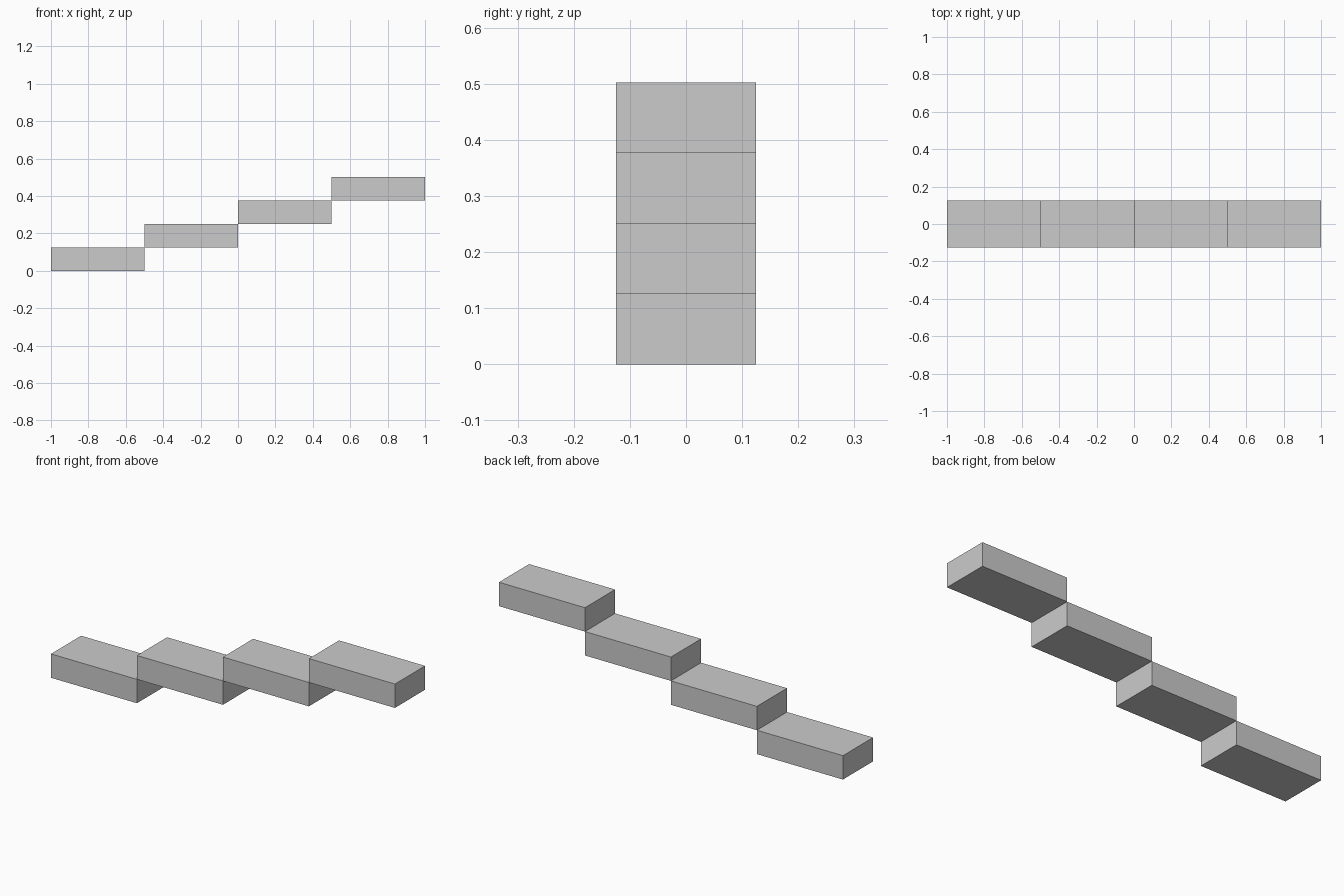
import bpy

cube = bpy.data.objects.get("Cube")
if cube:
    bpy.data.objects.remove(cube, do_unlink=True)

# Plain grey for every step
grey = bpy.data.materials.new("light_grey")
grey.use_nodes = True
colour = (0.6, 0.6, 0.6, 1)
grey.diffuse_color = colour
grey.node_tree.nodes["Principled BSDF"].inputs["Base Color"].default_value = colour

COUNT = 4
LENGTH, DEPTH, HEIGHT = 0.5, 0.25, 0.1255

# Blocks climb towards +x, each touching the next along one edge
for i in range(COUNT):
    x = (i - (COUNT - 1) / 2) * LENGTH
    z = (i + 0.5) * HEIGHT
    bpy.ops.mesh.primitive_cube_add(size=1, location=(x, 0, z))
    step = bpy.context.object
    step.name = f"step_{i + 1}"
    step.scale = (LENGTH, DEPTH, HEIGHT)
    bpy.ops.object.transform_apply(location=False, rotation=False, scale=True)
    step.data.materials.append(grey)
